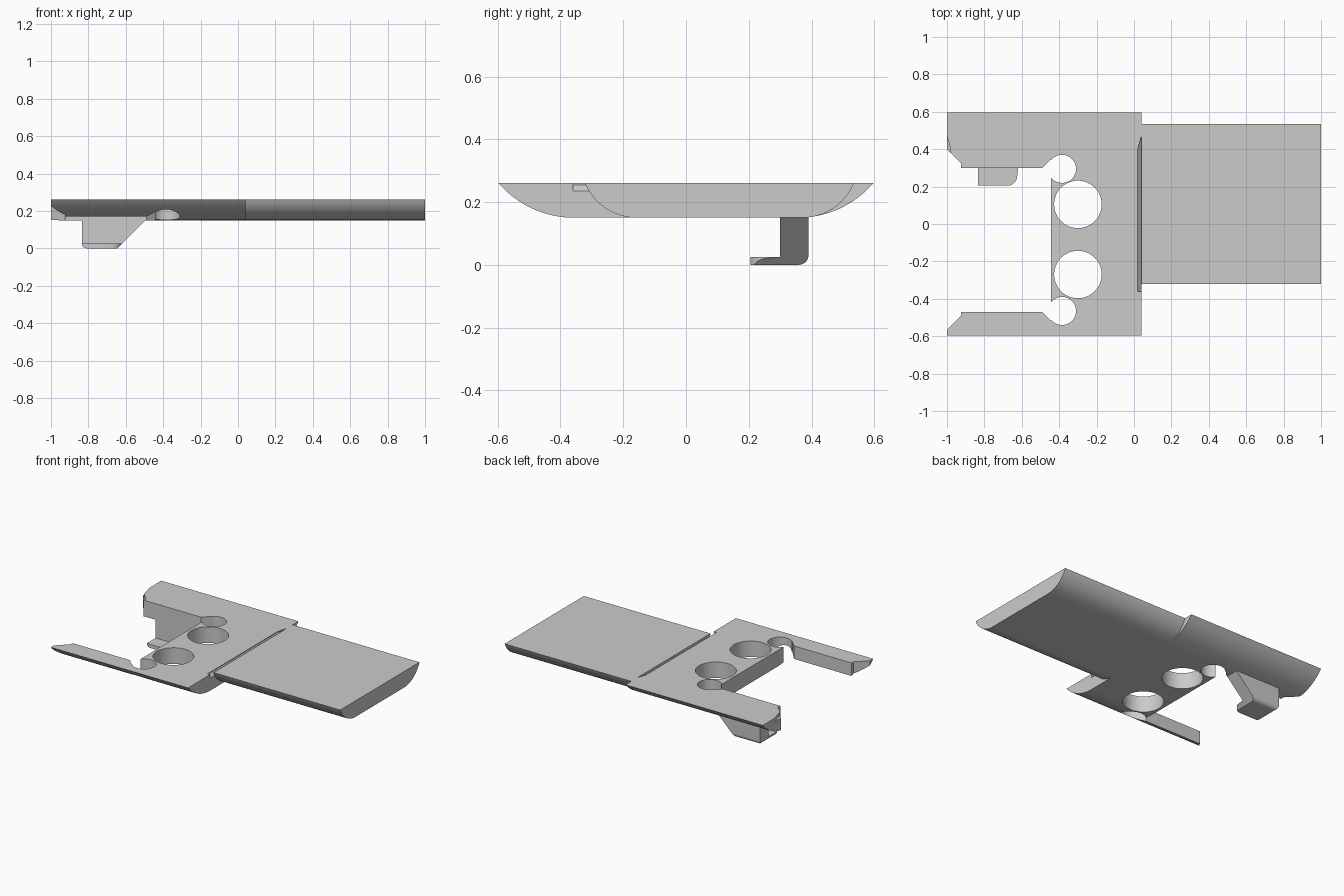
import bpy, bmesh, math
from mathutils import Vector

if "Cube" in bpy.data.objects:
    bpy.data.objects.remove(bpy.data.objects["Cube"])

grey = bpy.data.materials.new("light grey")
grey.diffuse_color = (0.6, 0.6, 0.6, 1)
grey.use_nodes = True
grey.node_tree.nodes["Principled BSDF"].inputs["Base Color"].default_value = grey.diffuse_color

ZB, ZT = 0.15, 0.26   # underside and top of the plate


def arc(cx, cy, r, a0, a1, n):
    """Points on an arc, angles in degrees."""
    return [(cx + r * math.cos(math.radians(a0 + (a1 - a0) * i / n)),
             cy + r * math.sin(math.radians(a0 + (a1 - a0) * i / n))) for i in range(n + 1)]


def prism(name, pts, axis, lo, hi):
    """Extrude a 2D outline along an axis: x (y,z), y (x,z) or z (x,y)."""
    put = {"x": lambda a, b, t: (t, a, b),
           "y": lambda a, b, t: (a, t, b),
           "z": lambda a, b, t: (a, b, t)}[axis]
    bm = bmesh.new()
    face = bm.faces.new([bm.verts.new(put(a, b, lo)) for a, b in pts])
    ext = bmesh.ops.extrude_face_region(bm, geom=[face])
    move = Vector(put(0, 0, hi - lo))
    bmesh.ops.translate(bm, vec=move, verts=[v for v in ext["geom"] if isinstance(v, bmesh.types.BMVert)])
    bmesh.ops.recalc_face_normals(bm, faces=bm.faces[:])
    me = bpy.data.meshes.new(name)
    bm.to_mesh(me)
    bm.free()
    me.materials.append(grey)
    ob = bpy.data.objects.new(name, me)
    bpy.context.collection.objects.link(ob)
    return ob


def boolean(ob, cutter, op="DIFFERENCE"):
    """Apply a boolean and discard the cutter."""
    bpy.context.view_layer.objects.active = ob
    mod = ob.modifiers.new("cut", "BOOLEAN")
    mod.operation, mod.solver, mod.object = op, "EXACT", cutter
    bpy.ops.object.modifier_apply(modifier=mod.name)
    bpy.data.objects.remove(cutter, do_unlink=True)


def smooth(ob):
    bpy.ops.object.select_all(action="DESELECT")
    ob.select_set(True)
    bpy.context.view_layer.objects.active = ob
    bpy.ops.object.shade_smooth_by_angle(angle=math.radians(25))


def hull(y0, y1, w):
    """Flat-topped section with rounded lower edges of width w."""
    h = ZT - ZB
    r = (h * h + w * w) / (2 * h)
    a = math.degrees(math.asin(w / r))
    return (arc(y0 + w, ZB + r, r, 270 - a, 270, 16)
            + arc(y1 - w, ZB + r, r, 270, 270 + a, 16))


# Wide forked plate
fork = prism("forked_plate", hull(-0.597, 0.597, 0.24), "x", -1, 0.04)

# Slot between the arms, flared at the mouth and at the inner corners
slot = [(-0.445, 0.345), (-0.49, 0.30), (-0.925, 0.30), (-0.925, 0.325), (-1.1, 0.50),
        (-1.1, -0.665), (-0.925, -0.49), (-0.925, -0.47), (-0.49, -0.47), (-0.445, -0.515)]
boolean(fork, prism("slot_cutter", slot, "z", 0, 0.5))

# Corner relief holes and the two large holes
for x, y, r in [(-0.385, 0.295, 0.075), (-0.385, -0.465, 0.075),
                (-0.30, 0.105, 0.127), (-0.30, -0.27, 0.127)]:
    boolean(fork, prism("hole_cutter", arc(x, y, r, 0, 352.5, 47), "z", 0, 0.5))

# Sloping groove along the joint, with a tapered far end
groove = prism("groove_cutter", [(0.02, 0.262), (0.02, 0.255), (0.04, 0.235), (0.06, 0.235), (0.06, 0.262)],
               "y", -0.36, 0.47)
boolean(groove, prism("taper_cutter", [(0, 0.33), (0.02, 0.40), (0.046, 0.491), (0, 0.491)], "z", 0, 0.5))
boolean(fork, groove)

# Small notch at the tip of the hooked arm
boolean(fork, prism("notch_cutter", [(-0.98, 0.40), (-1, 0.47), (-1.03, 0.47), (-1.03, 0.36), (-0.98, 0.36)],
                    "z", 0.235, 0.3))
smooth(fork)

# Narrow plate
smooth(prism("narrow_plate", hull(-0.322, 0.535, 0.165), "x", 0.04, 1))

# Hook under one arm: an L section trimmed by its front and plan outlines
section = [(0.205, 0), *arc(0.36, 0.03, 0.03, 270, 360, 8), (0.39, 0.17), (0.30, 0.17),
           (0.30, 0.025), (0.205, 0.025)]
hook = prism("hook", section, "x", -0.95, -0.4)
front = [*arc(-0.81, 0.025, 0.025, 180, 270, 8), (-0.645, 0), (-0.495, 0.15), (-0.495, 0.2), (-0.835, 0.2)]
boolean(hook, prism("front_trim", front, "y", 0.1, 0.5), "INTERSECT")
plan = [(-0.9, 0.1), (-0.668, 0.1), (-0.668, 0.205), *arc(-0.68, 0.26, 0.056, -70, 0, 8),
        (-0.62, 0.30), (-0.3, 0.30), (-0.3, 0.5), (-0.9, 0.5)]
boolean(hook, prism("plan_trim", plan, "z", -0.1, 0.5), "INTERSECT")
smooth(hook)
